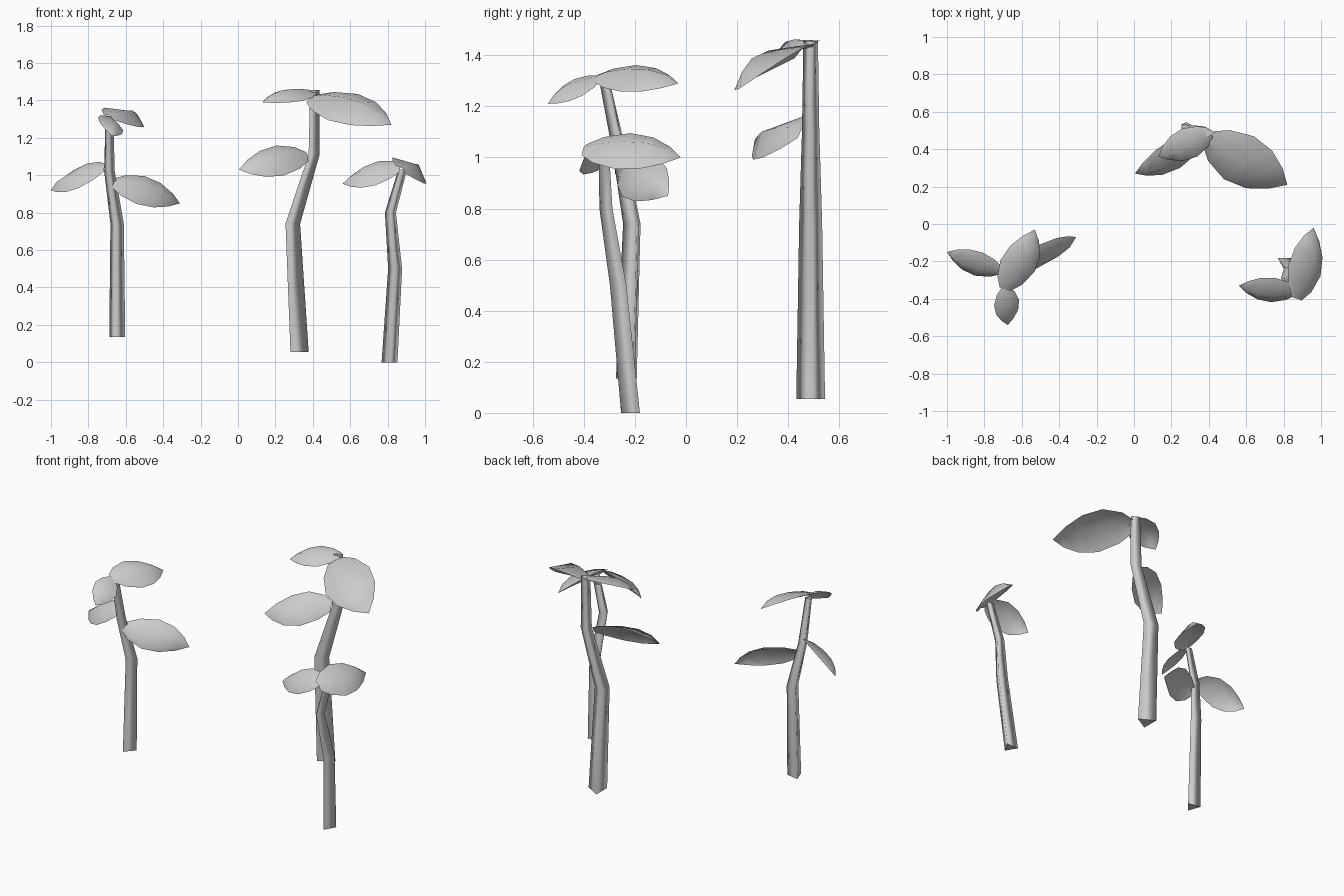
import bpy
import bmesh
from math import cos, sin, radians
from mathutils import Vector

cube = bpy.data.objects.get("Cube")
if cube:
    bpy.data.objects.remove(cube, do_unlink=True)

grey = bpy.data.materials.new("plain_grey")
grey.use_nodes = True
grey.diffuse_color = (0.6, 0.6, 0.6, 1)
grey.node_tree.nodes["Principled BSDF"].inputs["Base Color"].default_value = grey.diffuse_color


def finish(bm, name):
    mesh = bpy.data.meshes.new(name)
    bm.to_mesh(mesh)
    bm.free()
    mesh.materials.append(grey)
    obj = bpy.data.objects.new(name, mesh)
    bpy.context.collection.objects.link(obj)


# Three-sided tapering stem through (x, y, z, radius) points
def stem(name, path, turn):
    bm = bmesh.new()
    rings = []
    for x, y, z, r in path:
        angles = [radians(turn + 120 * i) for i in range(3)]
        rings.append([bm.verts.new((x + r * cos(a), y + r * sin(a), z)) for a in angles])
    for low, high in zip(rings, rings[1:]):
        for i in range(3):
            j = (i + 1) % 3
            bm.faces.new((low[i], low[j], high[j], high[i])).smooth = True
    for cap in (rings[0][::-1], rings[-1]):
        face = bm.faces.new(cap)
        for edge in face.edges:
            edge.smooth = False
    finish(bm, name)


# Pointed leaf folded along a raised midrib; half is its half-width vector
# Stations along the leaf: position, width, midrib height
STATIONS = [(0, 0.3, 0.03), (0.15, 0.72, 0.08), (0.4, 1, 0.12),
            (0.65, 0.87, 0.13), (0.85, 0.48, 0.09)]


def leaf(name, base, tip, half):
    base, tip, half = Vector(base), Vector(tip), Vector(half)
    axis = tip - base
    up = axis.cross(half).normalized()
    if up.z < 0:
        up, half = -up, -half
    up *= axis.length
    bm = bmesh.new()
    rows = []
    for t, w, rib in STATIONS:
        mid = base + axis * t + up * 0.1 * t * (1 - t)
        rows.append([bm.verts.new(p) for p in
                     (mid - half * w, mid + up * rib, mid + half * w)])
    point = bm.verts.new(tip)
    for a, b in zip(rows, rows[1:]):
        for i in range(2):
            bm.faces.new((a[i], b[i], b[i + 1], a[i + 1]))
    for i in range(2):
        bm.faces.new((rows[-1][i], point, rows[-1][i + 1]))
    for face in bm.faces:
        face.smooth = True
    bm.normal_update()
    if sum(f.normal.z for f in bm.faces) < 0:
        bmesh.ops.reverse_faces(bm, faces=bm.faces[:])
    finish(bm, name)


# Right-hand sprout
stem("right_stem", [(-0.65, -0.225, 0.135, 0.05), (-0.65, -0.205, 0.74, 0.042),
                    (-0.69, -0.255, 1.02, 0.033), (-0.69, -0.315, 1.3, 0.025)], -100)
leaf("right_outer_leaf", (-0.71, -0.25, 1.04), (-1.0, -0.15, 0.92), (0.02, 0.062, 0.065))
leaf("right_inner_leaf", (-0.67, -0.24, 0.96), (-0.31, -0.07, 0.85), (0.02, 0.07, 0.075))
leaf("right_top_back_leaf", (-0.69, -0.35, 1.31), (-0.53, -0.03, 1.29), (0.092, -0.03, -0.052))
leaf("right_top_front_leaf", (-0.69, -0.34, 1.31), (-0.675, -0.54, 1.21), (0.067, 0.015, -0.033))

# Tall back sprout
stem("back_stem", [(0.313, 0.488, 0.055, 0.065), (0.28, 0.488, 0.74, 0.052),
                   (0.397, 0.488, 1.11, 0.039), (0.402, 0.488, 1.455, 0.033)], 0)
leaf("back_large_leaf", (0.39, 0.46, 1.41), (0.82, 0.21, 1.27), (0.08, 0.115, 0.07))
leaf("back_top_leaf", (0.41, 0.49, 1.44), (0.13, 0.36, 1.39), (-0.04, 0.075, 0.03))
leaf("back_low_leaf", (0.37, 0.46, 1.1), (0.005, 0.27, 1.03), (-0.02, 0.077, 0.08))

# Left-hand sprout
stem("left_stem", [(0.81, -0.205, 0, 0.049), (0.84, -0.255, 0.5, 0.043),
                   (0.815, -0.305, 0.8, 0.034), (0.88, -0.315, 1.03, 0.027)], -90)
leaf("left_front_leaf", (0.87, -0.36, 1.04), (0.56, -0.33, 0.955), (0.01, 0.065, 0.065))
leaf("left_back_leaf", (0.87, -0.40, 1.03), (0.96, -0.02, 1.0), (0.085, -0.03, -0.07))
